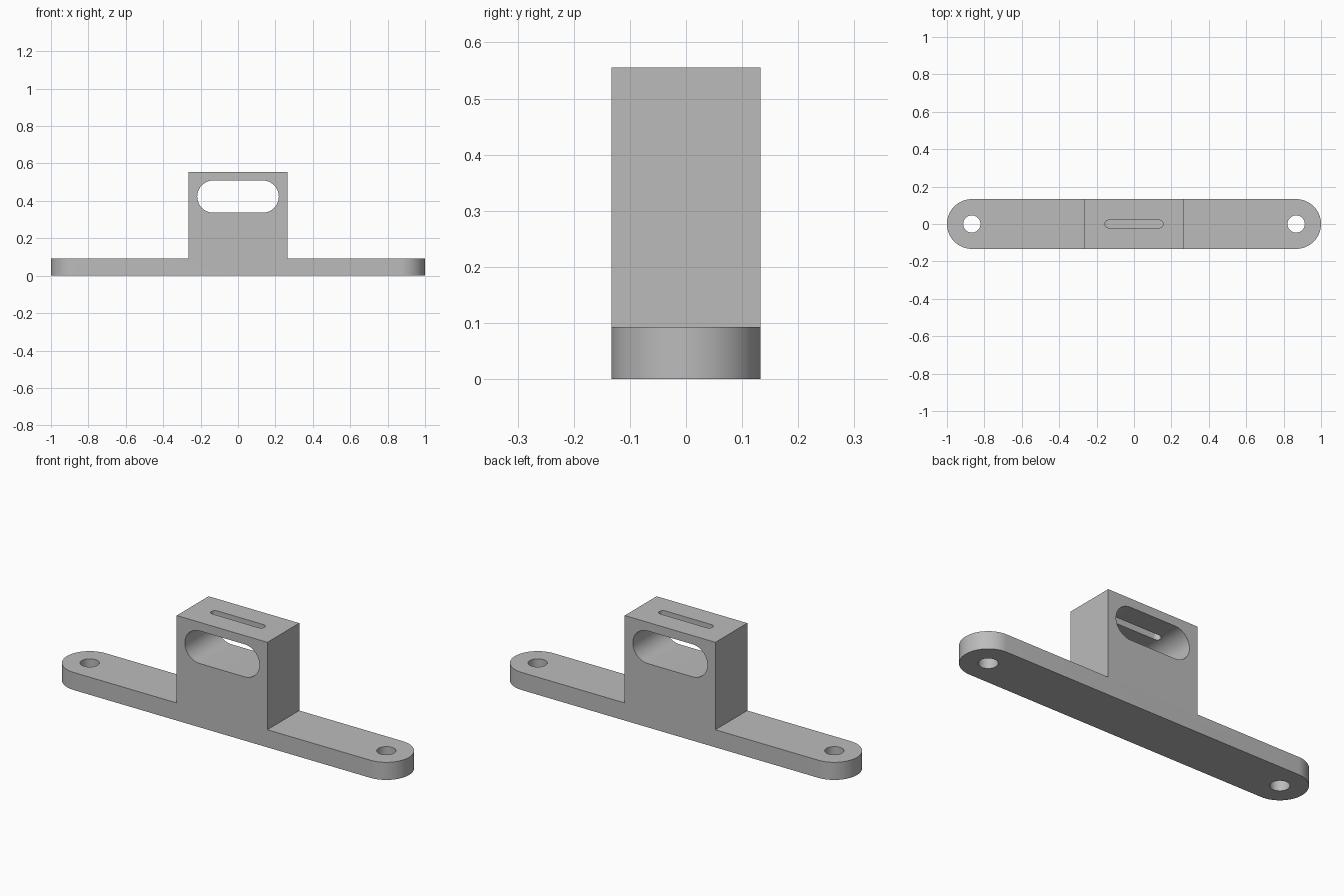
import bpy, bmesh, math
from mathutils import Matrix

if "Cube" in bpy.data.objects:
    bpy.data.objects.remove(bpy.data.objects["Cube"], do_unlink=True)

HALF_W = 0.133      # half depth of the bracket, also its end radius
BASE_H = 0.093      # thickness of the foot plate
TOP = 0.555         # top of the upright block
BLOCK_X = 0.265     # half width of the upright block
SLOT_Z = 0.423      # height of the cross openings

grey = bpy.data.materials.new("neutral grey")
grey.use_nodes = True
colour = (0.5, 0.5, 0.5, 1)
grey.diffuse_color = colour
grey.node_tree.nodes["Principled BSDF"].inputs["Base Color"].default_value = colour


def add_object(name, bm):
    bmesh.ops.recalc_face_normals(bm, faces=bm.faces)
    mesh = bpy.data.meshes.new(name)
    bm.to_mesh(mesh)
    bm.free()
    mesh.materials.append(grey)
    obj = bpy.data.objects.new(name, mesh)
    bpy.context.collection.objects.link(obj)
    return obj


def rounded_bar(name, half_len, radius, low, high, turn=Matrix(), steps=32):
    """Extruded outline with semicircular ends; a plain cylinder if half_len == radius."""
    bm = bmesh.new()
    offset = half_len - radius
    points = []
    for side in (1, -1):
        for i in range(steps + 1):
            a = math.pi * (i / steps - 0.5)
            points.append((side * (offset + radius * math.cos(a)),
                           side * radius * math.sin(a), low))
    face = bm.faces.new([bm.verts.new(p) for p in points])
    bmesh.ops.remove_doubles(bm, verts=bm.verts, dist=1e-5)
    ext = bmesh.ops.extrude_face_region(bm, geom=bm.faces[:])
    top = [v for v in ext["geom"] if isinstance(v, bmesh.types.BMVert)]
    bmesh.ops.translate(bm, verts=top, vec=(0, 0, high - low))
    bm.transform(turn)
    return add_object(name, bm)


def box(name, size, centre):
    bm = bmesh.new()
    bmesh.ops.create_cube(bm, size=1)
    bm.transform(Matrix.Translation(centre) @ Matrix.Diagonal((*size, 1)))
    return add_object(name, bm)


# Solid body with rounded ends
bracket = rounded_bar("mounting_bracket", 1, HALF_W, 0, TOP)
cutters = []

# Shoulders cleared beside the block, and screw holes in the foot
for side, label in ((1, "left"), (-1, "right")):
    cutters.append(box(label + "_shoulder_cutter", (1, 1, 1),
                       (side * (BLOCK_X + 0.5), 0, BASE_H + 0.5)))
    cutters.append(rounded_bar(label + "_screw_cutter", 0.046, 0.046, -0.1, 0.3,
                               Matrix.Translation((side * 0.867, 0, 0))))

# Wide opening from front to back
lift = Matrix.Translation((0, 0, SLOT_Z))
cutters.append(rounded_bar("window_cutter", 0.218, 0.086, -0.5, 0.5,
                           lift @ Matrix.Rotation(math.pi / 2, 4, "X")))
# Pin hole from side to side
cutters.append(rounded_bar("pin_cutter", 0.021, 0.021, -0.5, 0.5,
                           lift @ Matrix.Rotation(math.pi / 2, 4, "Y")))
# Narrow slot through the top wall
cutters.append(rounded_bar("top_slot_cutter", 0.155, 0.021, SLOT_Z, TOP + 0.1))

bpy.context.view_layer.objects.active = bracket
for cutter in cutters:
    mod = bracket.modifiers.new(cutter.name, "BOOLEAN")
    mod.operation = "DIFFERENCE"
    mod.solver = "EXACT"
    mod.object = cutter
    bpy.ops.object.modifier_apply(modifier=mod.name)
    bpy.data.objects.remove(cutter, do_unlink=True)

# Smooth curves with crisp edges
bpy.ops.object.select_all(action="DESELECT")
bracket.select_set(True)
bpy.ops.object.shade_smooth_by_angle(angle=math.radians(30))
